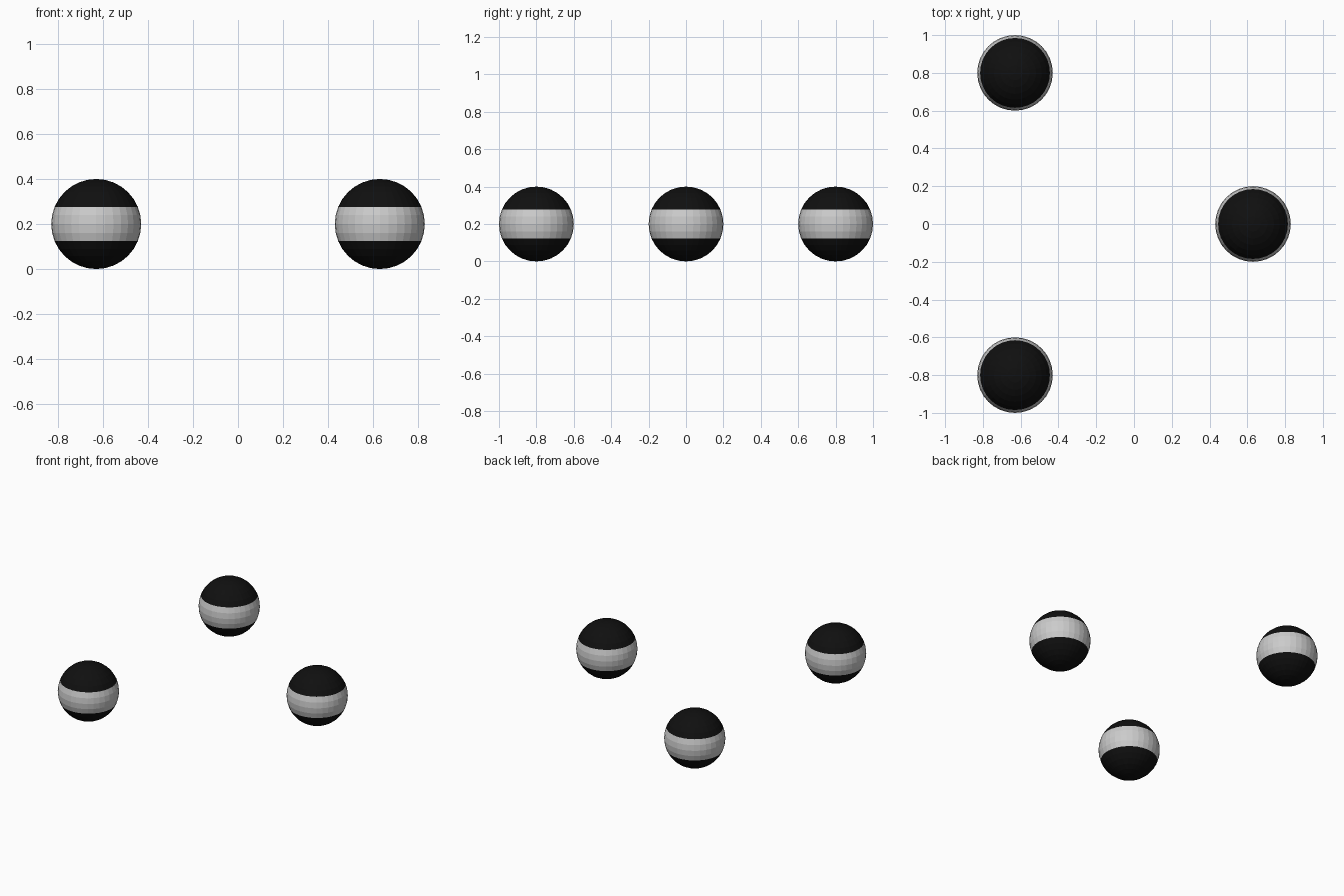
import bpy

if "Cube" in bpy.data.objects:
    bpy.data.objects.remove(bpy.data.objects["Cube"])

R = 0.2
CENTRES = [(-0.63, -0.8), (-0.63, 0.8), (0.63, 0.0)]

black = bpy.data.materials.new("black")
black.diffuse_color = (0.005, 0.005, 0.005, 1)
black.use_nodes = True
black.node_tree.nodes["Principled BSDF"].inputs["Base Color"].default_value = black.diffuse_color
grey = bpy.data.materials.new("light_grey")
grey.diffuse_color = (0.6, 0.6, 0.6, 1)
grey.use_nodes = True
grey.node_tree.nodes["Principled BSDF"].inputs["Base Color"].default_value = grey.diffuse_color


def banded_ball(name, x, y):
    # flat-faced ball, black caps with a light band of three face rows
    bpy.ops.mesh.primitive_uv_sphere_add(segments=32, ring_count=16,
                                         radius=R, location=(x, y, R))
    ball = bpy.context.object
    ball.name = name
    ball.data.materials.append(black)
    ball.data.materials.append(grey)
    for face in ball.data.polygons:
        face.use_smooth = False
        face.material_index = int(-0.2 * R < face.center.z / 1 + 0.1 * R
                                  and face.center.z < 0.38 * R)


# three balls laid out in a triangle
for i, (x, y) in enumerate(CENTRES):
    banded_ball(f"banded_ball_{i + 1}", x, y)
